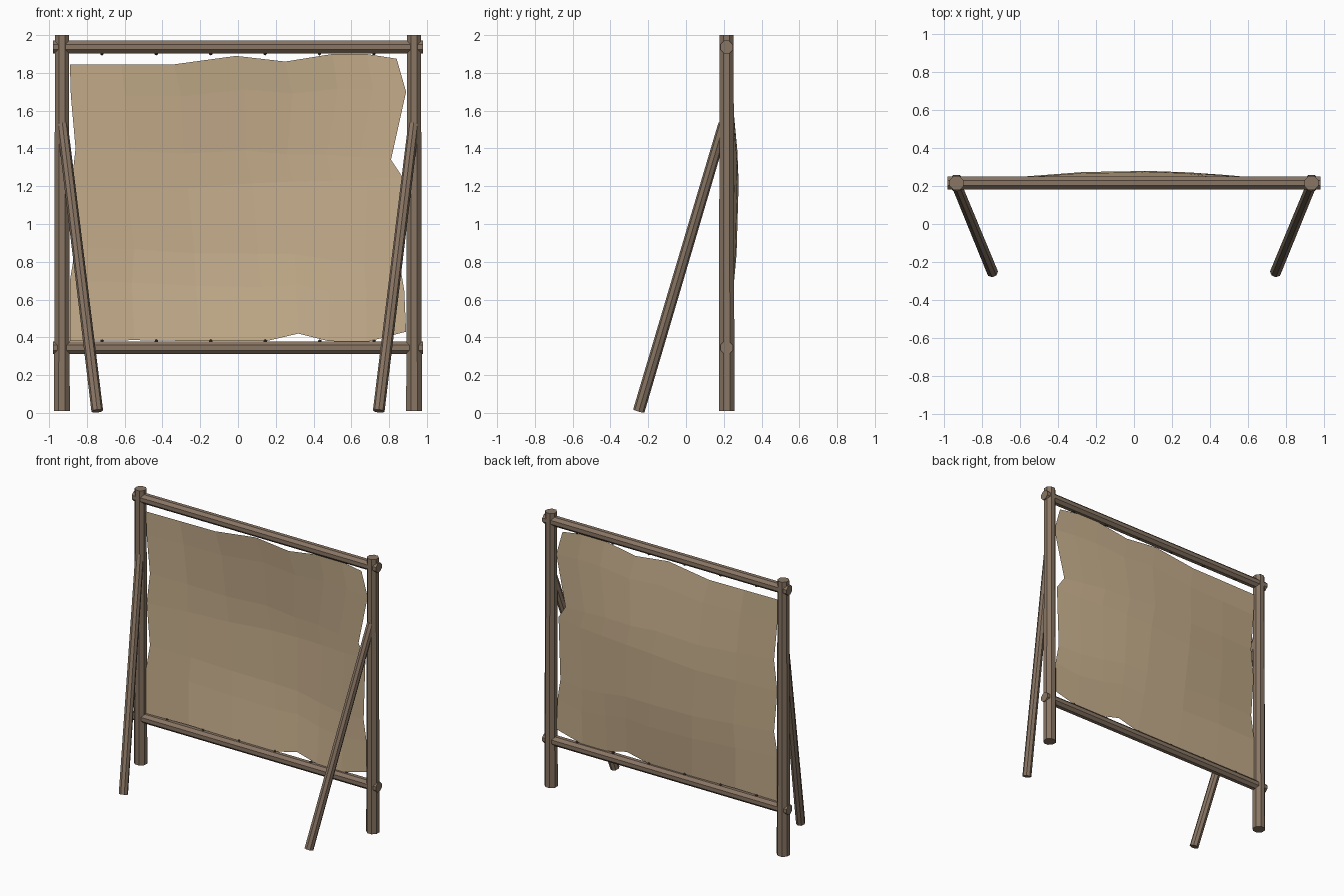
import bpy
import bmesh
from math import cos, pi
from mathutils import Vector, Matrix

if "Cube" in bpy.data.objects:
    bpy.data.objects.remove(bpy.data.objects["Cube"], do_unlink=True)


def material(name, rgb):
    m = bpy.data.materials.new(name)
    m.use_nodes = True
    color = (*rgb, 1)
    m.diffuse_color = color
    m.node_tree.nodes["Principled BSDF"].inputs["Base Color"].default_value = color
    return m


WOOD = material("weathered wood", (0.25, 0.18, 0.127))
HIDE = material("tan hide", (0.56, 0.42, 0.26))
CORD = material("dark cord", (0.07, 0.05, 0.035))
FRAME_Y = 0.215


def finish(name, bm, mat):
    mesh = bpy.data.meshes.new(name)
    bm.to_mesh(mesh)
    bm.free()
    mesh.materials.append(mat)
    obj = bpy.data.objects.new(name, mesh)
    bpy.context.collection.objects.link(obj)
    return obj


def pole(name, start, end, r1, r2, sides=8):
    a, b = Vector(start), Vector(end)
    rot = (b - a).to_track_quat("Z", "Y").to_matrix().to_4x4()
    turn = Matrix.Rotation(pi / sides, 4, "Z")
    bm = bmesh.new()
    bmesh.ops.create_cone(bm, cap_ends=True, segments=sides, radius1=r1, radius2=r2,
                          depth=(b - a).length,
                          matrix=Matrix.Translation((a + b) / 2) @ rot @ turn)
    return finish(name, bm, WOOD)


# Upright posts and the slanted braces in front of them
for side, s in (("left", 1), ("right", -1)):
    pole(side + "_post", (s * 0.932, FRAME_Y, 0.01), (s * 0.932, FRAME_Y, 2), 0.045, 0.04)
    pole(side + "_brace", (s * 0.745, -0.25, 0.01), (s * 0.93, 0.2, 1.53), 0.031, 0.029)

# Cross rails with a row of small cord knots facing the hide
for level, z, inward in (("top", 1.937, -1), ("bottom", 0.345, 1)):
    pole(level + "_rail", (-0.98, FRAME_Y, z), (0.98, FRAME_Y, z), 0.036, 0.036)
    bm = bmesh.new()
    for i in range(6):
        place = Matrix.Translation((-0.72 + 0.288 * i, FRAME_Y + 0.005, z + inward * 0.034))
        bmesh.ops.create_icosphere(bm, subdivisions=1, radius=0.011, matrix=place)
    finish(level + "_knots", bm, CORD)

# Ragged outline of the stretched hide as (x, z) points
top = [(-0.89, 1.845), (-0.62, 1.845), (-0.34, 1.845), (-0.01, 1.89),
       (0.25, 1.86), (0.5, 1.9), (0.68, 1.9), (0.84, 1.875)]
bottom = [(-0.89, 0.38), (-0.55, 0.385), (-0.2, 0.38), (0.15, 0.38),
          (0.32, 0.42), (0.48, 0.38), (0.68, 0.375), (0.89, 0.43)]
left = [(-0.89, 0.38), (-0.89, 0.7), (-0.86, 0.88), (-0.885, 1.18),
        (-0.86, 1.4), (-0.885, 1.68), (-0.89, 1.845)]
right = [(0.89, 0.43), (0.88, 0.65), (0.855, 0.8), (0.87, 1.25),
         (0.81, 1.34), (0.89, 1.7), (0.84, 1.875)]
top, bottom, left, right = [[Vector(p) for p in e] for e in (top, bottom, left, right)]

# Hide: blend the four edges into a grid that bulges backward
bm = bmesh.new()
cols, rows = len(top), len(left)
grid = []
for j in range(rows):
    v = j / (rows - 1)
    line = []
    for i in range(cols):
        u = i / (cols - 1)
        p = bottom[i] * (1 - v) + top[i] * v + left[j] * (1 - u) + right[j] * u
        p -= ((bottom[0] * (1 - u) + bottom[-1] * u) * (1 - v)
              + (top[0] * (1 - u) + top[-1] * u) * v)
        bulge = cos(p.x / 0.9 * pi / 2) * cos((p.y - 1.14) / 0.78 * pi / 2)
        line.append(bm.verts.new((p.x, FRAME_Y + 0.065 * max(bulge, 0), p.y)))
    grid.append(line)
for j in range(rows - 1):
    for i in range(cols - 1):
        bm.faces.new((grid[j][i], grid[j][i + 1], grid[j + 1][i + 1], grid[j + 1][i]))
finish("stretched_hide", bm, HIDE)
